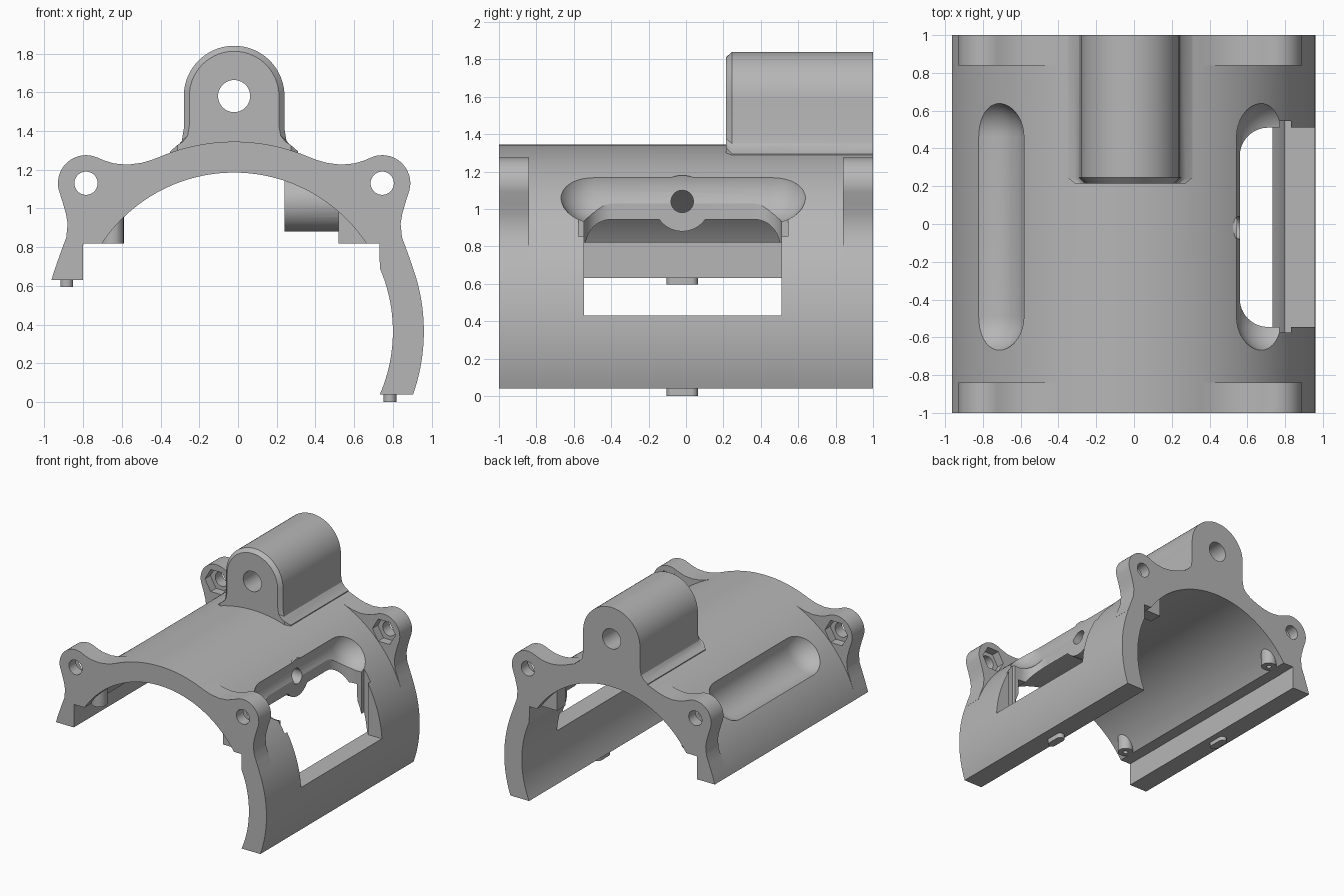
import bpy, bmesh
from math import sin, cos, asin, pi, radians
from mathutils import Vector

if "Cube" in bpy.data.objects:
    bpy.data.objects.remove(bpy.data.objects["Cube"], do_unlink=True)

CX, CZ = -0.02, 0.365          # axis of the half shell
R_OUT, R_IN = 0.98, 0.82
MID_Y = -0.02

grey = bpy.data.materials.new("plain_grey")
grey.use_nodes = True
grey.diffuse_color = (0.47, 0.47, 0.47, 1)
grey.node_tree.nodes["Principled BSDF"].inputs["Base Color"].default_value = grey.diffuse_color


def arc(cx, cz, r, a0, a1, n):
    return [(cx + r * cos(a0 + (a1 - a0) * i / n), cz + r * sin(a0 + (a1 - a0) * i / n))
            for i in range(n + 1)]


def circle(cx, cz, r, n=40):
    return arc(cx, cz, r, 0, 2 * pi, n)[:-1]


def prism(name, pts, axis, lo, hi, taper=None):
    """Extrude a 2D outline along an axis; taper = (depth, scale, pivot) on the low end."""
    place = {"X": lambda p, t: Vector((t, p[0], p[1])),
             "Y": lambda p, t: Vector((p[0], t, p[1])),
             "Z": lambda p, t: Vector((p[0], p[1], t))}[axis]
    levels = [(lo, pts), (hi, pts)]
    if taper:
        depth, s, (px, pz) = taper
        small = [(px + (x - px) * s, pz + (z - pz) * s) for x, z in pts]
        levels = [(lo, small), (lo + depth, pts), (hi, pts)]
    bm = bmesh.new()
    rings = [[bm.verts.new(place(p, t)) for p in outline] for t, outline in levels]
    bm.faces.new(rings[0])
    bm.faces.new(rings[-1])
    n = len(pts)
    for a, b in zip(rings, rings[1:]):
        for i in range(n):
            bm.faces.new((a[i], a[(i + 1) % n], b[(i + 1) % n], b[i]))
    bmesh.ops.recalc_face_normals(bm, faces=bm.faces)
    return finish(name, bm)


def finish(name, bm):
    me = bpy.data.meshes.new(name)
    bm.to_mesh(me)
    bm.free()
    me.materials.append(grey)
    ob = bpy.data.objects.new(name, me)
    bpy.context.collection.objects.link(ob)
    return ob


def capsule(name, cx, cz, r, y0, y1):
    bm = bmesh.new()
    bmesh.ops.create_uvsphere(bm, u_segments=40, v_segments=20, radius=r)
    for v in bm.verts:                      # split the ball and stretch it along y
        v.co.x, v.co.y, v.co.z = v.co.x, v.co.z, -v.co.y
    bmesh.ops.bisect_plane(bm, geom=bm.verts[:] + bm.edges[:] + bm.faces[:], dist=1e-5,
                           plane_co=(0, 0.001, 0), plane_no=(0, 1, 0))
    for v in bm.verts:
        v.co += Vector((cx, y1 if v.co.y > 0.0005 else y0, cz))
    bmesh.ops.recalc_face_normals(bm, faces=bm.faces)
    return finish(name, bm)


def combine(body, tool, operation):
    m = body.modifiers.new("cut", "BOOLEAN")
    m.object, m.operation, m.solver = tool, operation, "EXACT"
    bpy.context.view_layer.objects.active = body
    bpy.ops.object.modifier_apply(modifier=m.name)
    bpy.data.objects.remove(tool, do_unlink=True)


def rect(a0, a1, b0, b1):
    return [(a0, b0), (a1, b0), (a1, b1), (a0, b1)]


# Half shell with stepped lower edges
def ang(z, r):
    return asin((z - CZ) / r)


outline = arc(CX, CZ, R_OUT, ang(0.04, R_OUT), pi - ang(0.63, R_OUT), 90)
outline += [(-0.8, 0.63), (-0.8, 0.82)]
outline += arc(CX, CZ, R_IN, pi - ang(0.82, R_IN), ang(0.82, R_IN), 64)
outline += [(0.73, 0.82)]
outline += arc(CX, CZ, R_IN, ang(0.69, R_IN), ang(0.04, R_IN), 24)
body = prism("housing_shell", outline, "Y", -1, 1)
adds, cuts = [], []

# Corner lugs, blended into the shell
lug = [(0.38, 1.268), (0.43, 1.249), (0.48, 1.235), (0.55, 1.226), (0.62, 1.232), (0.67, 1.247)]
lug += arc(0.765, 1.13, 0.145, radians(115), radians(-15), 20)
lug += [(0.885, 1.03), (0.868, 0.97), (0.86, 0.92), (0.867, 0.85), (0.893, 0.78), (0.918, 0.71)]
lug += arc(0, CZ, 0.9, radians(22), radians(65), 12)
for sx in (-1, 1):
    for sy in (-1, 1):
        def span(a, b):
            return sorted((sy * a, sy * b))
        hx = CX + sx * 0.765
        adds.append(prism("lug", [(CX + sx * u, z) for u, z in lug], "Y", *span(0.84, 1)))
        cuts.append(prism("bolt_hole", circle(hx, 1.13, 0.06), "Y", *span(0.8, 1.1)))
        cuts.append(prism("nut_pocket", circle(hx, 1.13, 0.105, 6), "Y", *span(0.8, 0.91)))
        # Small inner posts on the ledges
        if sx < 0:
            adds.append(prism("post", circle(-0.65, sy * 0.88, 0.06, 28), "Z", 0.82, 1.0))
            cuts.append(prism("post_hole", circle(-0.65, sy * 0.88, 0.02, 16), "Z", 0.75, 0.9))
        else:
            adds.append(prism("post", rect(0.52, 0.66, *span(0.83, 0.94)), "Z", 0.82, 1.0))

# Hinge tower with flared foot and chamfered nose
half = [(0.33, 1.24), (0.33, 1.295), (0.295, 1.318), (0.27, 1.35), (0.26, 1.41)]
tower = [(CX + u, z) for u, z in half] + arc(CX, 1.58, 0.26, 0, pi, 36)
tower += [(CX - u, z) for u, z in reversed(half)]
adds.append(prism("hinge_tower", tower, "Y", 0.215, 1, (0.03, 0.89, (CX, 1.58))))
cuts.append(prism("hinge_hole", circle(CX, 1.58, 0.083), "Y", 0.1, 1.1))

# Cross tube behind the window
adds.append(prism("cross_tube", circle(MID_Y, 1.03, 0.15, 48), "X", 0.24, 0.56))
cuts.append(prism("cross_hole", circle(MID_Y, 1.04, 0.06), "X", 0.1, 0.9))

# Long rounded grooves on both shoulders
for sx in (-1, 1):
    cuts.append(capsule("groove", CX + sx * 0.757, CZ + 0.757, 0.2, -0.49, 0.46))

# Side window with rounded inner corners and slide slots
win = [(1.3, -0.545), (1.3, 0.51)]
win += arc(0.71, 0.36, 0.15, pi / 2, pi, 12) + arc(0.71, -0.395, 0.15, pi, 1.5 * pi, 12)
cuts.append(prism("window", win, "Z", 0.43, 1.4))
cuts.append(prism("slide_slot", rect(0.77, 0.83, -0.575, 0.545), "Z", 0.43, 1.0))

# Locating pegs under both lower edges
for x, z in ((-0.885, 0.595), (0.785, 0.0)):
    peg = arc(x, 0.03, 0.033, 0, pi, 12) + arc(x, -0.07, 0.033, pi, 2 * pi, 12)
    adds.append(prism("peg", peg, "Z", z, z + 0.06))

for tool in adds:
    combine(body, tool, "UNION")
for tool in cuts:
    combine(body, tool, "DIFFERENCE")

bpy.ops.object.select_all(action="DESELECT")
body.select_set(True)
bpy.context.view_layer.objects.active = body
bpy.ops.object.shade_smooth_by_angle(angle=radians(28))
